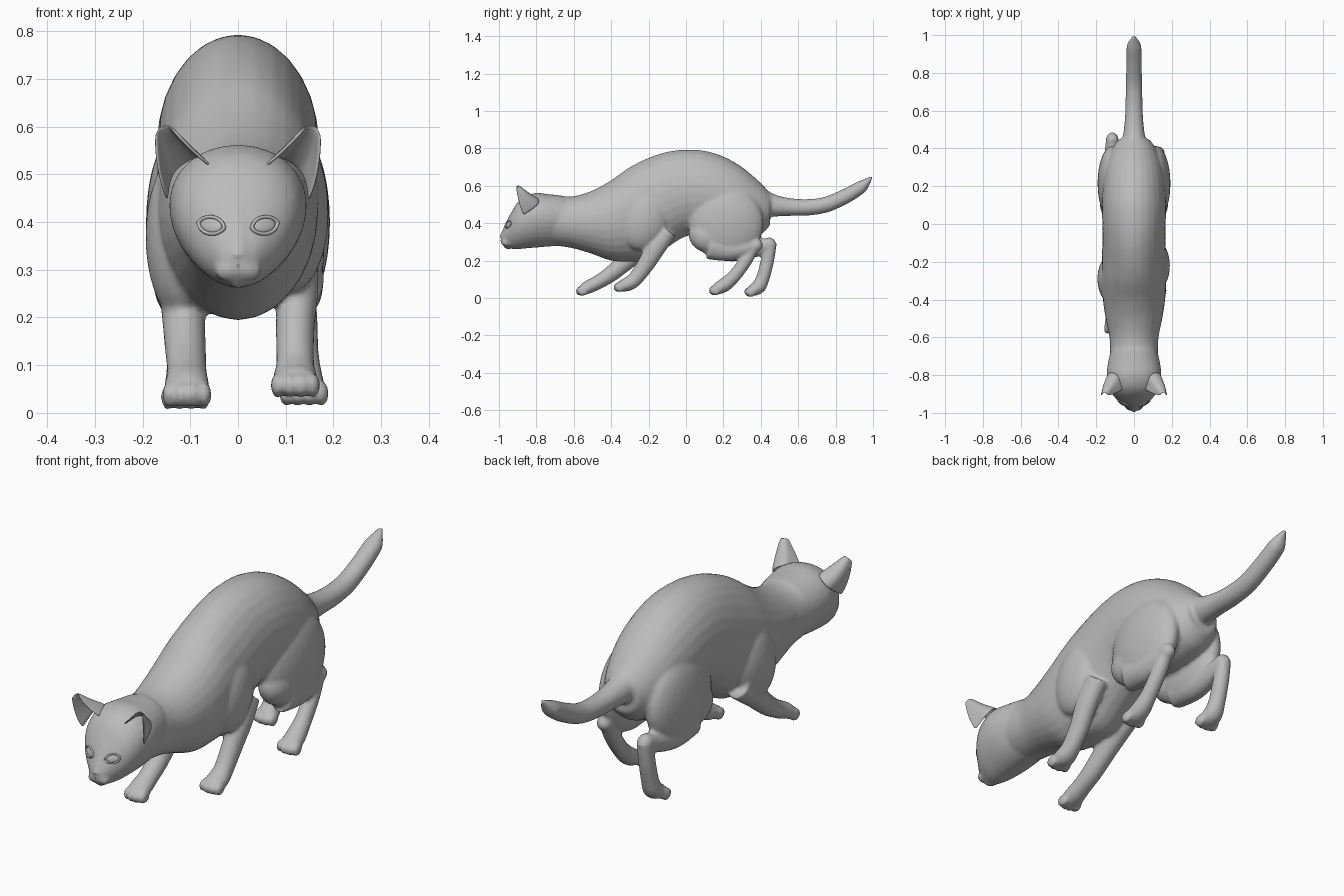
import bpy, bmesh, math
from mathutils import Vector, Matrix

cube = bpy.data.objects.get("Cube")
if cube:
    bpy.data.objects.remove(cube, do_unlink=True)

grey = bpy.data.materials.new("plain grey")
grey.use_nodes = True
grey.diffuse_color = (0.5, 0.5, 0.5, 1)
grey.node_tree.nodes["Principled BSDF"].inputs["Base Color"].default_value = (0.5, 0.5, 0.5, 1)


def make_object(name, bm):
    bmesh.ops.recalc_face_normals(bm, faces=bm.faces[:])
    for f in bm.faces:
        f.smooth = True
    mesh = bpy.data.meshes.new(name)
    bm.to_mesh(mesh)
    bm.free()
    mesh.materials.append(grey)
    obj = bpy.data.objects.new(name, mesh)
    bpy.context.collection.objects.link(obj)
    return obj


def smooth_path(pts, steps=5):
    """Catmull-Rom interpolation of tuples of any length."""
    out = []
    for i in range(len(pts) - 1):
        a, b = pts[max(i - 1, 0)], pts[i]
        c, d = pts[i + 1], pts[min(i + 2, len(pts) - 1)]
        for s in range(steps):
            t = s / steps
            out.append(tuple(
                0.5 * (2 * q + (r - p) * t + (2 * p - 5 * q + 4 * r - u) * t * t
                       + (3 * q - p - 3 * r + u) * t ** 3)
                for p, q, r, u in zip(a, b, c, d)))
    return out + [tuple(pts[-1])]


def tube(bm, pts, upright=False, egg=0.0, n=28):
    """Closed loft through (x, y, z, side radius, other radius)."""
    pts = smooth_path(pts)
    rings = []
    for i, (x, y, z, rx, rn) in enumerate(pts):
        t = Vector(pts[min(i + 1, len(pts) - 1)][:3]) - Vector(pts[max(i - 1, 0)][:3])
        if upright:
            t = Vector((0, 1, 0))
        up = Vector((1, 0, 0)).cross(t).normalized()
        ring = []
        for k in range(n):
            a = 2 * math.pi * k / n
            w = rx * (1 + egg * math.sin(a))
            ring.append(bm.verts.new(Vector((x + w * math.cos(a), y, z)) + up * rn * math.sin(a)))
        rings.append(ring)
    for r, s in zip(rings, rings[1:]):
        for k in range(n):
            bm.faces.new((r[k], r[(k + 1) % n], s[(k + 1) % n], s[k]))
    bm.faces.new(rings[0][::-1])
    bm.faces.new(rings[-1])


def ball(bm, centre, radii, tilt=0.0):
    m = Matrix.Translation(centre) @ Matrix.Rotation(tilt, 4, 'X') @ Matrix.Diagonal((*radii, 1))
    bmesh.ops.create_uvsphere(bm, u_segments=28, v_segments=18, radius=1, matrix=m)


def profile(rows):
    """(y, top, bottom, half width) to loft points."""
    return [(0, y, (t + b) / 2, w, (t - b) / 2) for y, t, b, w in rows]


bm = bmesh.new()
# torso and neck
tube(bm, profile([
    (-.82, .53, .29, .10), (-.70, .545, .28, .125), (-.60, .545, .265, .13),
    (-.50, .575, .235, .15), (-.40, .63, .20, .165), (-.30, .70, .195, .17),
    (-.20, .75, .205, .17), (-.10, .782, .27, .168), (0, .793, .33, .168),
    (.10, .787, .33, .17), (.20, .757, .31, .166), (.30, .70, .31, .152),
    (.40, .615, .34, .115), (.45, .56, .39, .08)]), upright=True)
# head, muzzle, chin and nose bridge
tube(bm, profile([
    (-.99, .335, .295, .015), (-.978, .36, .28, .035), (-.955, .415, .268, .062),
    (-.93, .465, .263, .09), (-.90, .512, .262, .115), (-.86, .545, .265, .133),
    (-.80, .562, .27, .143), (-.74, .556, .275, .138), (-.66, .548, .28, .12)]),
    upright=True, egg=.13)
for s in (-1, 1):
    ball(bm, (s * .022, -.962, .298), (.028, .026, .022))
ball(bm, (0, -.953, .277), (.022, .02, .016))
tube(bm, [(0, -.984, .325, .018, .014), (0, -.96, .375, .02, .015), (0, -.925, .44, .026, .018)])
# tail
tube(bm, [(0, .38, .51, .085, .09), (0, .46, .495, .06, .062), (0, .55, .487, .049, .048),
          (0, .65, .485, .045, .044), (0, .75, .50, .043, .042), (0, .85, .543, .041, .04),
          (0, .92, .583, .04, .036), (0, .95, .605, .036, .03), (0, .997, .652, .008, .004)])
# shoulders and thighs
ball(bm, (.113, -.22, .42), (.077, .13, .17), -.35)
ball(bm, (-.115, -.29, .37), (.079, .13, .18), -.2)
for s in (-1, 1):
    ball(bm, (s * .115, .215, .40), (.078, .20, .20))
    ball(bm, (s * .115, .11, .33), (.066, .10, .085), -.5)

# legs, each path running from the upper joint to the toes
front_legs = [
    [(.12, -.095, .36, .045, .05), (.125, -.16, .27, .044, .052), (.12, -.215, .18, .041, .046),
     (.12, -.27, .105, .04, .04), (.12, -.31, .075, .046, .038), (.12, -.35, .065, .046, .03)],
    [(-.12, -.19, .30, .05, .06), (-.115, -.30, .215, .046, .052), (-.11, -.40, .13, .043, .043),
     (-.107, -.47, .085, .042, .038), (-.107, -.52, .06, .047, .036), (-.107, -.55, .045, .047, .03)]]
hind_shanks = [
    [(.12, .13, .285, .06, .08), (.125, .23, .26, .052, .062), (.13, .32, .268, .04, .045),
     (.13, .375, .282, .032, .034)],
    [(-.12, .15, .285, .06, .08), (-.12, .26, .255, .052, .06), (-.117, .37, .265, .04, .046),
     (-.115, .445, .288, .034, .036)]]
hind_feet = [
    [(.13, .372, .288, .03, .03), (.133, .32, .20, .034, .034), (.135, .26, .12, .035, .035),
     (.136, .205, .07, .043, .038), (.138, .16, .048, .045, .031)],
    [(-.115, .452, .295, .032, .034), (-.115, .435, .20, .034, .036), (-.113, .412, .11, .036, .036),
     (-.111, .388, .06, .043, .038), (-.11, .35, .04, .045, .031)]]
for path in front_legs + hind_shanks + hind_feet:
    tube(bm, path)
for path in hind_shanks:
    x, y, z, r, q = path[-1]
    ball(bm, (x, y, z), (.034, .036, .036))
for path in front_legs + hind_feet:
    x, y, z, r, q = path[-1]
    for k in (-1.5, -.5, .5, 1.5):
        inward = abs(k) * .008
        ball(bm, (x + k * .025, y - .014 + inward, z - .007), (.0145, .03, .027))

# one seamless skin
body = make_object("cat_body", bm)
rm = body.modifiers.new("merge", 'REMESH')
rm.mode = 'VOXEL'
rm.voxel_size = .0085
rm.use_smooth_shade = True
sm = body.modifiers.new("soften", 'SMOOTH')
sm.factor = .5
sm.iterations = 5

# ears: cupped sheets opening forward, base row to tip row
ear_rows = [
    [(.055, -.875, .515), (.085, -.80, .535), (.135, -.79, .50), (.148, -.87, .44)],
    [(.085, -.892, .54), (.105, -.835, .555), (.15, -.83, .53), (.163, -.888, .49)],
    [(.115, -.903, .57), (.128, -.87, .58), (.16, -.865, .565), (.171, -.90, .54)],
    [(.14, -.908, .598), (.148, -.897, .603), (.163, -.895, .60), (.172, -.908, .585)]]
for s, side in ((1, "left"), (-1, "right")):
    bm = bmesh.new()
    grid = [[bm.verts.new((s * x, y, z)) for x, y, z in smooth_path(r, 4)] for r in ear_rows]
    for r, q in zip(grid, grid[1:]):
        for k in range(len(r) - 1):
            bm.faces.new((r[k], r[k + 1], q[k + 1], q[k]))
    ear = make_object(side + "_ear", bm)
    sol = ear.modifiers.new("thickness", 'SOLIDIFY')
    sol.thickness = .007
    sol.offset = 0
    sub = ear.modifiers.new("round", 'SUBSURF')
    sub.levels = sub.render_levels = 2

# eyes with almond lids, seated on the skin
bpy.context.view_layer.update()
skin = body.evaluated_get(bpy.context.evaluated_depsgraph_get())
for s, side in ((1, "left"), (-1, "right")):
    hit, loc, nor, _ = skin.ray_cast(Vector((s * .056, -1.5, .393)), Vector((0, 1, 0)))
    if not hit:
        loc, nor = Vector((s * .056, -.945, .393)), Vector((s * .4, -.8, .4))
    frame = (Matrix.Translation(loc) @ nor.to_track_quat('Z', 'Y').to_matrix().to_4x4()
             @ Matrix.Rotation(s * .2, 4, 'Z'))
    bm = bmesh.new()
    bmesh.ops.create_uvsphere(bm, u_segments=24, v_segments=12, radius=1,
                              matrix=frame @ Matrix.Diagonal((.025, .015, .005, 1)))
    make_object(side + "_eye", bm)
    bm = bmesh.new()
    rings = []
    for i in range(32):
        a = 2 * math.pi * i / 32
        c, d = math.cos(a), math.sin(a)
        centre = Vector((.031 * c, .018 * d * abs(d) ** .3, 0))
        out = Vector((c, d, 0))
        rings.append([bm.verts.new(frame @ (centre + out * .004 * math.cos(b)
                      + Vector((0, 0, .005 * math.sin(b)))))
                      for b in (j * math.pi / 4 for j in range(8))])
    for i in range(32):
        r, q = rings[i], rings[(i + 1) % 32]
        for j in range(8):
            bm.faces.new((r[j], r[(j + 1) % 8], q[(j + 1) % 8], q[j]))
    make_object(side + "_eyelid", bm)

# nose pad: a small wedge, wide at the top
bm = bmesh.new()
front = [bm.verts.new(p) for p in ((-.02, -.982, .326), (.02, -.982, .326), (0, -.995, .302))]
back = [bm.verts.new(p) for p in ((-.022, -.96, .328), (.022, -.96, .328), (0, -.965, .298))]
bm.faces.new(front)
bm.faces.new(back[::-1])
for i in range(3):
    j = (i + 1) % 3
    bm.faces.new((front[i], front[j], back[j], back[i]))
bmesh.ops.recalc_face_normals(bm, faces=bm.faces[:])
bmesh.ops.bevel(bm, geom=bm.edges[:], offset=.003, segments=2, affect='EDGES')
make_object("nose", bm)
